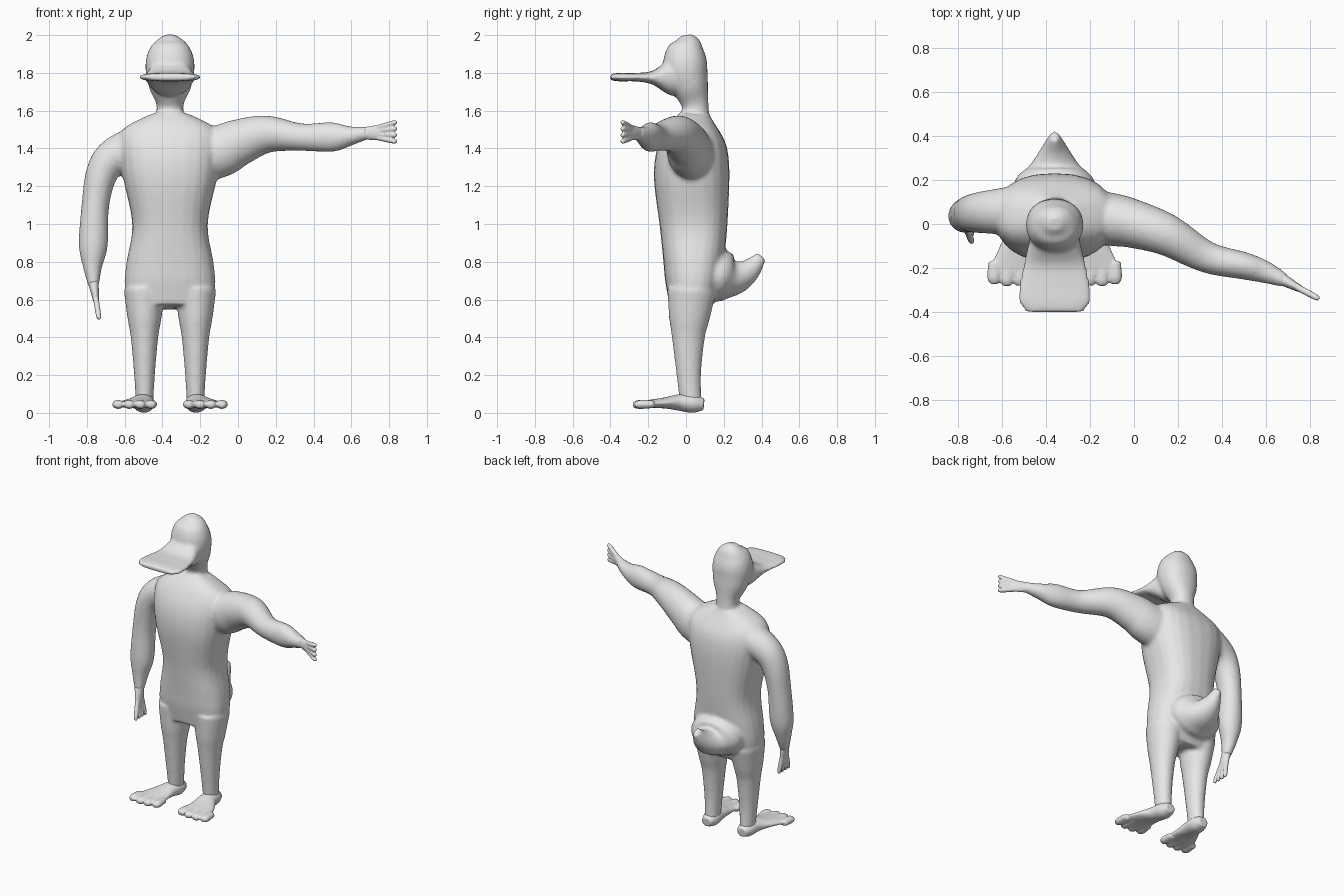
import bpy, bmesh, math
from mathutils import Vector

if "Cube" in bpy.data.objects:
    bpy.data.objects.remove(bpy.data.objects["Cube"])

AXIS_X, AXIS_Y, AXIS_Z = Vector((1, 0, 0)), Vector((0, 1, 0)), Vector((0, 0, 1))
MIDDLE = -0.36
SIDES = 24
STEPS = 5

grey = bpy.data.materials.new("plain grey")
grey.use_nodes = True
grey.diffuse_color = (0.8, 0.8, 0.8, 1)
shader = grey.node_tree.nodes["Principled BSDF"]
shader.inputs["Base Color"].default_value = grey.diffuse_color


# Cross-sections: centre followed by the two half sizes
def section(x, y, z, along, across):
    return Vector((x, y, z, along, across))


def level(height, width, front, back, x=MIDDLE):
    """Horizontal section of an upright part."""
    return section(x, (front + back) / 2, height, width, (back - front) / 2)


def slab(y, width, bottom, top, x=MIDDLE):
    """Vertical section of a part that runs from front to back."""
    return section(x, y, (bottom + top) / 2, width, (top - bottom) / 2)


def smooth_path(sections):
    """Pass a smooth spline through the sections."""
    padded = [sections[0], *sections, sections[-1]]
    path = []
    for before, start, end, after in zip(padded, padded[1:], padded[2:], padded[3:]):
        leave, arrive = (end - before) / 2, (after - start) / 2
        for step in range(STEPS):
            t = step / STEPS
            ease = t * t * (3 - 2 * t)
            path.append(start.lerp(end, ease)
                        + leave * (t * (1 - t) ** 2) - arrive * (t * t * (1 - t)))
    path.append(sections[-1])
    return path


def loft(bm, sections, reference, power=2):
    """Skin the sections into a closed tube; a higher power gives squarer ovals."""
    path = smooth_path(sections)
    centres = [Vector(item[:3]) for item in path]
    last = len(path) - 1
    loops = []
    for i, centre in enumerate(centres):
        tangent = (centres[min(i + 1, last)] - centres[max(i - 1, 0)]).normalized()
        along = (reference - tangent * reference.dot(tangent)).normalized()
        across = tangent.cross(along)
        loop = []
        for k in range(SIDES):
            angle = math.tau * k / SIDES
            c, s = math.cos(angle), math.sin(angle)
            u = math.copysign(abs(c) ** (2 / power), c) * path[i][3]
            v = math.copysign(abs(s) ** (2 / power), s) * path[i][4]
            loop.append(bm.verts.new(centre + along * u + across * v))
        loops.append(loop)
    for lower, upper in zip(loops, loops[1:]):
        for k in range(SIDES):
            n = (k + 1) % SIDES
            bm.faces.new((lower[k], lower[n], upper[n], upper[k]))
    bm.faces.new(loops[0][::-1])
    bm.faces.new(loops[-1])


def finish(name, bm, voxel, rounds):
    """Fuse the lofted pieces into one smooth skin."""
    bmesh.ops.recalc_face_normals(bm, faces=bm.faces)
    mesh = bpy.data.meshes.new(name)
    bm.to_mesh(mesh)
    bm.free()
    mesh.materials.append(grey)
    mesh.shade_smooth()
    obj = bpy.data.objects.new(name, mesh)
    bpy.context.collection.objects.link(obj)
    fuse = obj.modifiers.new("fuse", "REMESH")
    fuse.mode = "VOXEL"
    fuse.voxel_size = voxel
    fuse.use_smooth_shade = True
    soften = obj.modifiers.new("soften", "SMOOTH")
    soften.factor = 0.5
    soften.iterations = rounds


body = bmesh.new()

# Torso
loft(body, [
    level(height=0.56, width=0.22, front=-0.09, back=0.13),
    level(height=0.68, width=0.24, front=-0.11, back=0.18),
    level(height=0.8, width=0.23, front=-0.12, back=0.2),
    level(height=1, width=0.2, front=-0.14, back=0.22),
    level(height=1.25, width=0.25, front=-0.17, back=0.23),
    level(height=1.4, width=0.27, front=-0.15, back=0.22),
    level(height=1.5, width=0.25, front=-0.1, back=0.18),
    level(height=1.58, width=0.1, front=-0.03, back=0.13),
], AXIS_X, power=2.5)

# Neck and domed head
loft(body, [
    level(height=1.5, width=0.1, front=-0.03, back=0.13),
    level(height=1.62, width=0.07, front=-0.02, back=0.12),
    level(height=1.72, width=0.11, front=-0.07, back=0.12),
    level(height=1.82, width=0.13, front=-0.12, back=0.115),
    level(height=1.9, width=0.12, front=-0.11, back=0.105),
    level(height=1.96, width=0.085, front=-0.07, back=0.08),
    level(height=2, width=0.03, front=-0.03, back=0.03),
], AXIS_X, power=2.2)

# Flat bill
loft(body, [
    slab(y=0, width=0.09, bottom=1.7, top=1.85),
    slab(y=-0.08, width=0.115, bottom=1.68, top=1.87),
    slab(y=-0.18, width=0.14, bottom=1.74, top=1.81),
    slab(y=-0.27, width=0.16, bottom=1.755, top=1.8),
    slab(y=-0.35, width=0.165, bottom=1.755, top=1.8),
    slab(y=-0.4, width=0.13, bottom=1.76, top=1.795),
], AXIS_X, power=2.4)

# Upturned tail
loft(body, [
    slab(y=0.1, width=0.19, bottom=0.6, top=0.86),
    slab(y=0.2, width=0.18, bottom=0.59, top=0.86),
    slab(y=0.27, width=0.11, bottom=0.63, top=0.81),
    slab(y=0.34, width=0.06, bottom=0.7, top=0.82),
    slab(y=0.4, width=0.02, bottom=0.8, top=0.86),
], AXIS_X)

# Legs
for side in (-1, 1):
    hip = MIDDLE + side * 0.135
    loft(body, [
        level(height=0.03, width=0.045, front=-0.03, back=0.085, x=hip),
        level(height=0.2, width=0.055, front=-0.05, back=0.08, x=hip),
        level(height=0.4, width=0.073, front=-0.075, back=0.1, x=hip),
        level(height=0.5, width=0.09, front=-0.09, back=0.125, x=hip),
        level(height=0.65, width=0.11, front=-0.1, back=0.16, x=hip),
    ], AXIS_X)

# Raised left arm
loft(body, [
    section(x=-0.25, y=0.04, z=1.36, along=0.15, across=0.12),
    section(x=-0.1, y=0.02, z=1.385, along=0.14, across=0.12),
    section(x=0, y=0, z=1.43, along=0.125, across=0.11),
    section(x=0.15, y=-0.05, z=1.475, along=0.1, across=0.095),
    section(x=0.33, y=-0.15, z=1.46, along=0.073, across=0.072),
    section(x=0.5, y=-0.19, z=1.46, along=0.078, across=0.062),
    section(x=0.6, y=-0.22, z=1.467, along=0.05, across=0.05),
    section(x=0.69, y=-0.26, z=1.483, along=0.032, across=0.03),
], AXIS_Z)

# Hanging right arm
loft(body, [
    section(x=-0.5, y=0.06, z=1.42, along=0.12, across=0.115),
    section(x=-0.65, y=0.055, z=1.36, along=0.1, across=0.1),
    section(x=-0.72, y=0.05, z=1.27, along=0.09, across=0.085),
    section(x=-0.755, y=0.045, z=1.1, along=0.08, across=0.073),
    section(x=-0.766, y=0.035, z=0.89, along=0.075, across=0.077),
    section(x=-0.77, y=0.02, z=0.77, along=0.055, across=0.05),
    section(x=-0.764, y=0, z=0.67, along=0.033, across=0.028),
], AXIS_Y)
finish("body", body, voxel=0.012, rounds=5)


def hand(name, wrist, tip, fan):
    """Flat palm with four fingers spread along the fan direction."""
    wrist, tip = Vector(wrist), Vector(tip)
    knuckle = wrist.lerp(tip, 0.42)
    bm = bmesh.new()
    loft(bm, [section(*wrist, along=0.033, across=0.028),
              section(*knuckle, along=0.04, across=0.018),
              section(*knuckle.lerp(tip, 0.2), along=0.03, across=0.012)], fan)
    for finger in (-1.5, -0.5, 0.5, 1.5):
        root = knuckle + fan * finger * 0.017
        end = tip + fan * finger * 0.035
        loft(bm, [section(*root, along=0.015, across=0.015),
                  section(*root.lerp(end, 0.8), along=0.014, across=0.014),
                  section(*end, along=0.008, across=0.008)], fan)
    finish(name, bm, voxel=0.005, rounds=3)


hand("left_hand", wrist=(0.67, -0.25, 1.48), tip=(0.84, -0.34, 1.488), fan=AXIS_Z)
hand("right_hand", wrist=(-0.766, 0, 0.69), tip=(-0.735, -0.03, 0.495), fan=AXIS_Y)

# Splayed feet with four toes each
for side, name in ((-1, "right_foot"), (1, "left_foot")):
    bm = bmesh.new()
    ankle = MIDDLE + side * 0.137
    loft(bm, [
        slab(y=0.095, width=0.035, bottom=0.015, top=0.075, x=ankle),
        slab(y=0.04, width=0.056, bottom=0, top=0.1, x=ankle),
        slab(y=-0.04, width=0.062, bottom=0.012, top=0.098, x=ankle + side * 0.01),
        slab(y=-0.12, width=0.085, bottom=0.024, top=0.08, x=ankle + side * 0.03),
        slab(y=-0.23, width=0.115, bottom=0.026, top=0.064, x=ankle + side * 0.05),
    ], AXIS_X)
    for toe in range(4):
        x = ankle + side * (0.058 * toe - 0.037)
        reach = -0.27 - 0.012 * math.sin(toe) 
        loft(bm, [slab(y=-0.17, width=0.026, bottom=0.026, top=0.066, x=x),
                  slab(y=reach + 0.03, width=0.032, bottom=0.021, top=0.068, x=x),
                  slab(y=reach, width=0.018, bottom=0.03, top=0.056, x=x)], AXIS_X)
    finish(name, bm, voxel=0.006, rounds=4)
